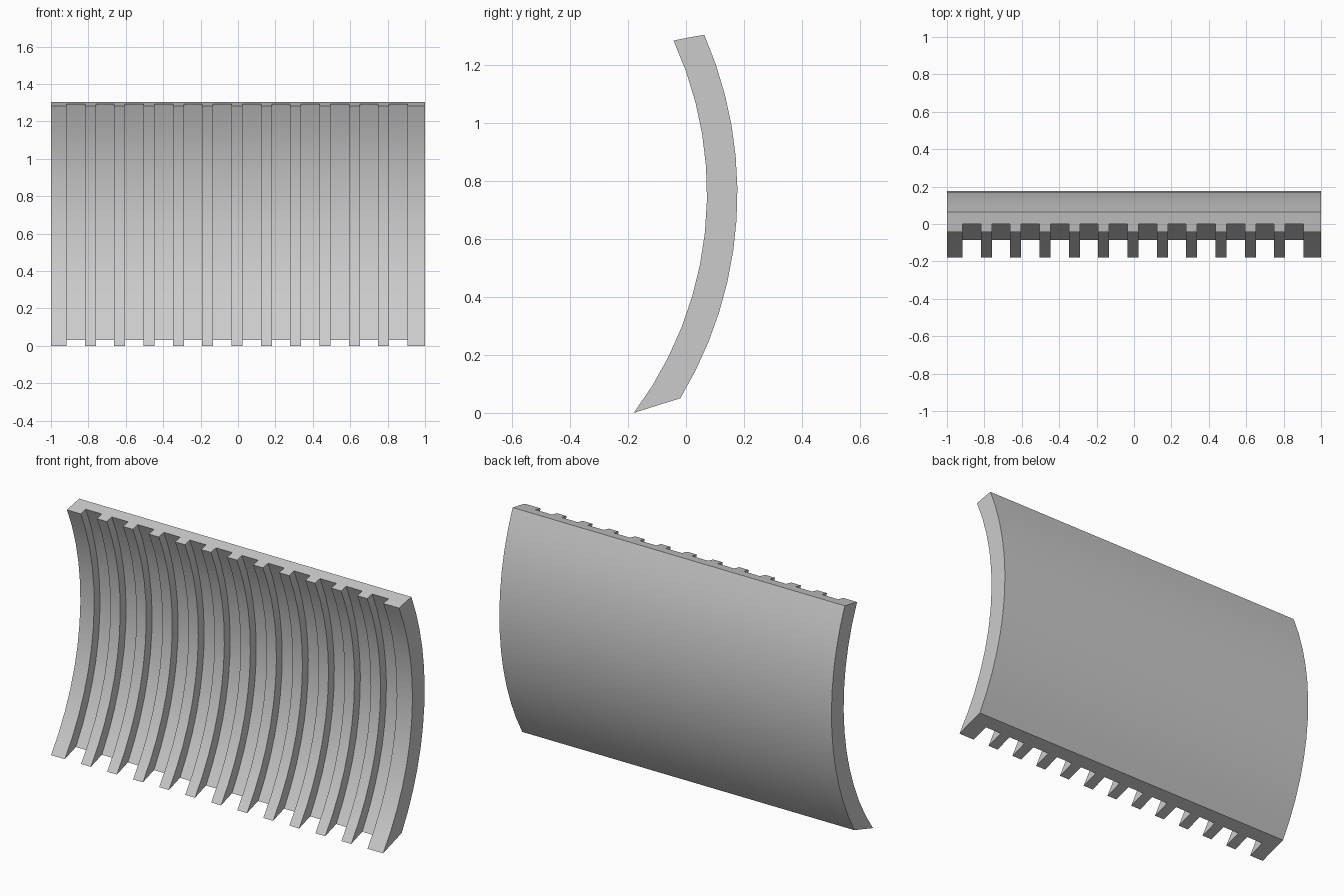
import bpy, bmesh, math

cube = bpy.data.objects.get("Cube")
if cube:
    bpy.data.objects.remove(cube, do_unlink=True)

CENTRE = (-1.187, 0.757)   # arc centre in y, z
SEGMENTS = 12
GROOVES, FIRST, PITCH, WIDTH = 12, -0.917, 0.1568, 0.098


def arc(start, end):
    """Points in (y, z) sweeping around CENTRE from start to end."""
    polar = []
    for y, z in (start, end):
        dy, dz = y - CENTRE[0], z - CENTRE[1]
        polar.append((math.hypot(dy, dz), math.atan2(dz, dy)))
    (r0, a0), (r1, a1) = polar
    points = []
    for i in range(SEGMENTS + 1):
        t = i / SEGMENTS
        r, a = r0 + (r1 - r0) * t, a0 + (a1 - a0) * t
        points.append((CENTRE[0] + r * math.cos(a), CENTRE[1] + r * math.sin(a)))
    return points


# Back surface, groove floor and rib face, each from bottom to top
profiles = {
    "back": arc((-0.02, 0.05), (0.063, 1.303)),
    "floor": arc((-0.085, 0.03), (0.0, 1.292)),
    "rib": arc((-0.18, 0.0), (-0.043, 1.283)),
}

# Stations along x: plate ends and both sides of every groove
stations = [-1.0]
for g in range(GROOVES):
    stations += [FIRST + g * PITCH, FIRST + g * PITCH + WIDTH]
stations.append(1.0)

bm = bmesh.new()
columns = [{name: [bm.verts.new((x, y, z)) for y, z in pts]
            for name, pts in profiles.items()} for x in stations]


def bridge(a, b):
    """Fill a strip of quads between two rows of vertices."""
    for i in range(len(a) - 1):
        bm.faces.new((a[i], a[i + 1], b[i + 1], b[i]))


# Lengthwise strips: ribs and grooves alternate
for n, (a, b) in enumerate(zip(columns, columns[1:])):
    is_rib = n % 2 == 0
    bridge(a["back"], b["back"])
    front = "rib" if is_rib else "floor"
    bridge(a[front], b[front])
    layers = ["back", "floor", "rib"] if is_rib else ["back", "floor"]
    for end in (0, -1):
        bridge([a[k][end] for k in layers], [b[k][end] for k in layers])

# Groove walls and the two plate ends
for c in columns:
    bridge(c["floor"], c["rib"])
for c in (columns[0], columns[-1]):
    bridge(c["back"], c["floor"])

bmesh.ops.recalc_face_normals(bm, faces=bm.faces)
mesh = bpy.data.meshes.new("ribbed_curved_plate")
bm.to_mesh(mesh)
bm.free()
plate = bpy.data.objects.new("ribbed_curved_plate", mesh)
bpy.context.collection.objects.link(plate)

# Plain grey finish
grey = bpy.data.materials.new("light_grey")
grey.use_nodes = True
colour = (0.6, 0.6, 0.6, 1.0)
grey.diffuse_color = colour
grey.node_tree.nodes["Principled BSDF"].inputs["Base Color"].default_value = colour
mesh.materials.append(grey)

bpy.ops.object.select_all(action="DESELECT")
plate.select_set(True)
bpy.context.view_layer.objects.active = plate
bpy.ops.object.shade_smooth_by_angle(angle=math.radians(30))
